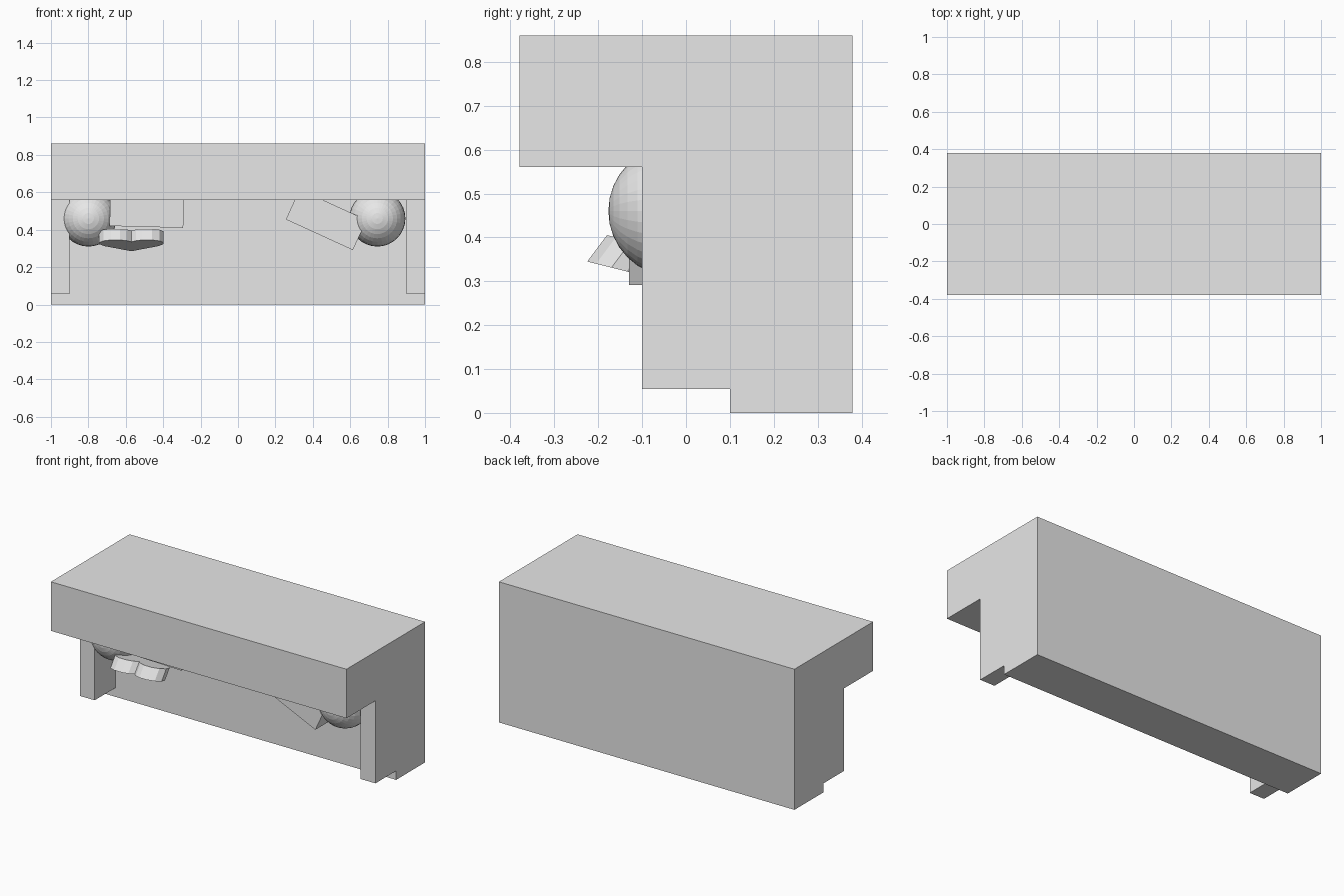
import bpy, bmesh, math
from mathutils import Matrix, Vector

if "Cube" in bpy.data.objects:
    bpy.data.objects.remove(bpy.data.objects["Cube"])

grey = bpy.data.materials.new("plain_grey")
grey.use_nodes = True
colour = (0.8, 0.8, 0.8, 1)
grey.diffuse_color = colour
grey.node_tree.nodes["Principled BSDF"].inputs["Base Color"].default_value = colour


def finish(name, bm):
    bmesh.ops.recalc_face_normals(bm, faces=bm.faces)
    mesh = bpy.data.meshes.new(name)
    bm.to_mesh(mesh)
    bm.free()
    mesh.materials.append(grey)
    obj = bpy.data.objects.new(name, mesh)
    bpy.context.collection.objects.link(obj)
    return obj


def box(name, lo, hi):
    lo, hi = Vector(lo), Vector(hi)
    bm = bmesh.new()
    bmesh.ops.create_cube(bm, size=1)
    bmesh.ops.scale(bm, vec=hi - lo, verts=bm.verts)
    bmesh.ops.translate(bm, vec=(lo + hi) / 2, verts=bm.verts)
    return finish(name, bm)


# Sofa lying on its front: the seat faces -y and the backrest is on top
box("backrest", (-1, -0.38, 0.56), (1, 0.38, 0.86))
box("seat", (-1, 0.10, 0), (1, 0.38, 0.56))
box("left_arm", (0.9, -0.10, 0.055), (1, 0.10, 0.56))
box("right_arm", (-1, -0.10, 0.055), (-0.9, 0.10, 0.56))


# Box cushions, placed by the middle of the lower edge and turned about y
def cushion(name, x, z, degrees):
    obj = box(name, (-0.197, -0.13, 0), (0.197, 0.12, 0.177))
    obj.location = (x, 0, z)
    obj.rotation_euler.y = math.radians(degrees)


cushion("left_cushion", 0.435, 0.373, 24.6)
cushion("right_cushion", -0.49, 0.415, 1.5)


# Round cushions with poles along y
def ball(name, x):
    bm = bmesh.new()
    bmesh.ops.create_uvsphere(bm, u_segments=32, v_segments=16, radius=0.15)
    bmesh.ops.rotate(bm, matrix=Matrix.Rotation(math.pi / 2, 3, "X"), verts=bm.verts)
    bmesh.ops.translate(bm, vec=(x, -0.027, 0.46), verts=bm.verts)
    finish(name, bm)


ball("left_ball", 0.745)
ball("right_ball", -0.8)

# Heart cushion: half outline from notch to tip, mirrored, then extruded aslant
half = [(0, 0.04), (0.025, 0.015), (0.06, 0), (0.11, 0), (0.15, 0.02),
        (0.172, 0.055), (0.17, 0.09), (0.145, 0.13), (0, 0.24)]
outline = half + [(-u, v) for u, v in reversed(half[1:-1])]
bm = bmesh.new()
face = bm.faces.new([bm.verts.new((u - 0.57, v - 0.225, 0.345 - v / 4)) for u, v in outline])
top = bmesh.ops.extrude_face_region(bm, geom=[face], use_keep_orig=True)
bmesh.ops.translate(bm, vec=(0, 0.045, 0.06),
                    verts=[e for e in top["geom"] if isinstance(e, bmesh.types.BMVert)])
finish("heart_cushion", bm)
